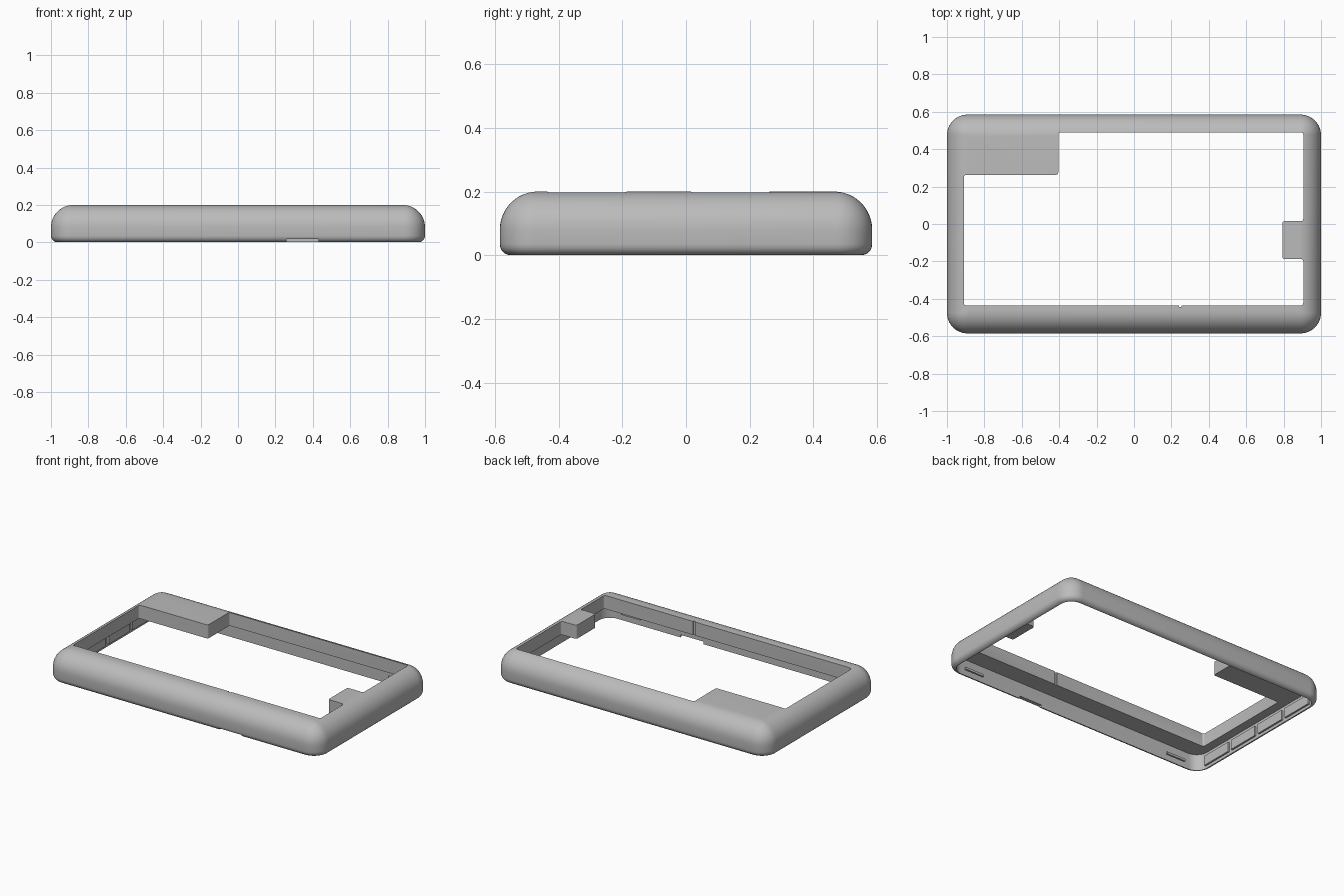
import bpy, bmesh, math
from mathutils import Vector

cube = bpy.data.objects.get("Cube")
if cube:
    bpy.data.objects.remove(cube, do_unlink=True)

HALF_X, HALF_Y, HEIGHT = 1.0, 0.585, 0.2
WALL, LEDGE_Z = 0.03, 0.11

grey = bpy.data.materials.new("light grey plastic")
grey.use_nodes = True
colour = (0.5, 0.5, 0.5, 1)
grey.diffuse_color = colour
grey.node_tree.nodes["Principled BSDF"].inputs["Base Color"].default_value = colour


def finish(bm, name):
    bmesh.ops.recalc_face_normals(bm, faces=bm.faces)
    mesh = bpy.data.meshes.new(name)
    bm.to_mesh(mesh)
    bm.free()
    mesh.materials.append(grey)
    obj = bpy.data.objects.new(name, mesh)
    bpy.context.collection.objects.link(obj)
    return obj


def rounded_rect(inset, z, radius, steps=10):
    """Outline of the case, pulled in by inset."""
    hx, hy = HALF_X - inset, HALF_Y - inset
    points = []
    for i, (sx, sy) in enumerate([(1, 1), (-1, 1), (-1, -1), (1, -1)]):
        for k in range(steps + 1):
            a = math.pi / 2 * (i + k / steps)
            points.append((sx * (hx - radius) + radius * math.cos(a),
                           sy * (hy - radius) + radius * math.sin(a), z))
    return points


def loft(name, rings):
    bm = bmesh.new()
    loops = [[bm.verts.new(p) for p in ring] for ring in rings]
    for low, high in zip(loops, loops[1:]):
        for i in range(len(low)):
            j = (i + 1) % len(low)
            bm.faces.new((low[i], low[j], high[j], high[i]))
    bm.faces.new(loops[0])
    bm.faces.new(loops[-1])
    return finish(bm, name)


def box(name, low, high):
    bm = bmesh.new()
    bmesh.ops.create_cube(bm, size=1)
    low, high = Vector(low), Vector(high)
    for v in bm.verts:
        v.co = (low + high) / 2 + v.co * (high - low)
    return finish(bm, name)


def prism(name, outline, z0, z1, rounding):
    """Upright prism with softened vertical edges."""
    bm = bmesh.new()
    face = bm.faces.new([bm.verts.new((x, y, z0)) for x, y in outline])
    extruded = bmesh.ops.extrude_face_region(bm, geom=[face])["geom"]
    for v in extruded:
        if isinstance(v, bmesh.types.BMVert):
            v.co.z = z1
    upright = [e for e in bm.edges
               if abs(e.verts[0].co.z - e.verts[1].co.z) > 0.01]
    bmesh.ops.bevel(bm, geom=upright, offset=rounding, segments=4,
                    profile=0.5, affect='EDGES')
    return finish(bm, name)


def cut(target, cutter):
    mod = target.modifiers.new("cut", 'BOOLEAN')
    mod.operation, mod.solver, mod.object = 'DIFFERENCE', 'EXACT', cutter
    bpy.context.view_layer.objects.active = target
    bpy.ops.object.modifier_apply(modifier=mod.name)
    bpy.data.objects.remove(cutter, do_unlink=True)


# Case shell: small round at the foot, large round at the top
profile = []
for k in range(6):
    a = math.pi / 2 * k / 5
    profile.append((0.035 * (1 - math.sin(a)), 0.035 * (1 - math.cos(a))))
for k in range(13):
    a = math.pi / 2 * k / 12
    profile.append((0.12 * (1 - math.cos(a)), 0.08 + 0.12 * math.sin(a)))
case = loft("case_frame", [rounded_rect(d, z, max(0.11 - d, 0.004))
                           for d, z in profile])

# Hollow underside, leaving a thin wall and a ledge
cut(case, loft("cavity_cutter", [rounded_rect(WALL, z, 0.08)
                                 for z in (-0.1, LEDGE_Z)]))

# Window opening, leaving the corner panel and the side tab
window = [(-0.91, -0.435), (0.905, -0.435), (0.905, -0.187), (0.793, -0.187),
          (0.793, 0.015), (0.905, 0.015), (0.905, 0.49), (-0.405, 0.49),
          (-0.405, 0.263), (-0.91, 0.263)]
cut(case, prism("window_cutter", window, 0.05, 0.3, 0.012))

# Finger notch under the front wall and a fine slit in the window edge
cut(case, box("notch_cutter", (0.26, -0.7, -0.05), (0.43, -0.5, 0.018)))
cut(case, box("slit_cutter", (0.24, -0.443, 0.05), (0.255, -0.42, 0.3)))

bpy.ops.object.select_all(action='DESELECT')
case.select_set(True)
bpy.context.view_layer.objects.active = case
bpy.ops.object.shade_smooth_by_angle(angle=math.radians(30))

# Snap ridges inside the long walls
for side, label in ((-1, "front"), (1, "back")):
    for x in (-0.79, 0.79):
        y0 = side * (HALF_Y - WALL + 0.005)
        y1 = side * (HALF_Y - WALL - 0.01)
        box(label + "_snap_ridge", (x - 0.07, min(y0, y1), 0.04),
            (x + 0.07, max(y0, y1), 0.055))

# Row of rib plates inside the short wall
inner = -HALF_X + WALL
for i in range(4):
    y = -0.375 + 0.25 * i
    box("side_rib_plate", (inner - 0.005, y - 0.11, 0.02),
        (inner + 0.012, y + 0.11, 0.085))
